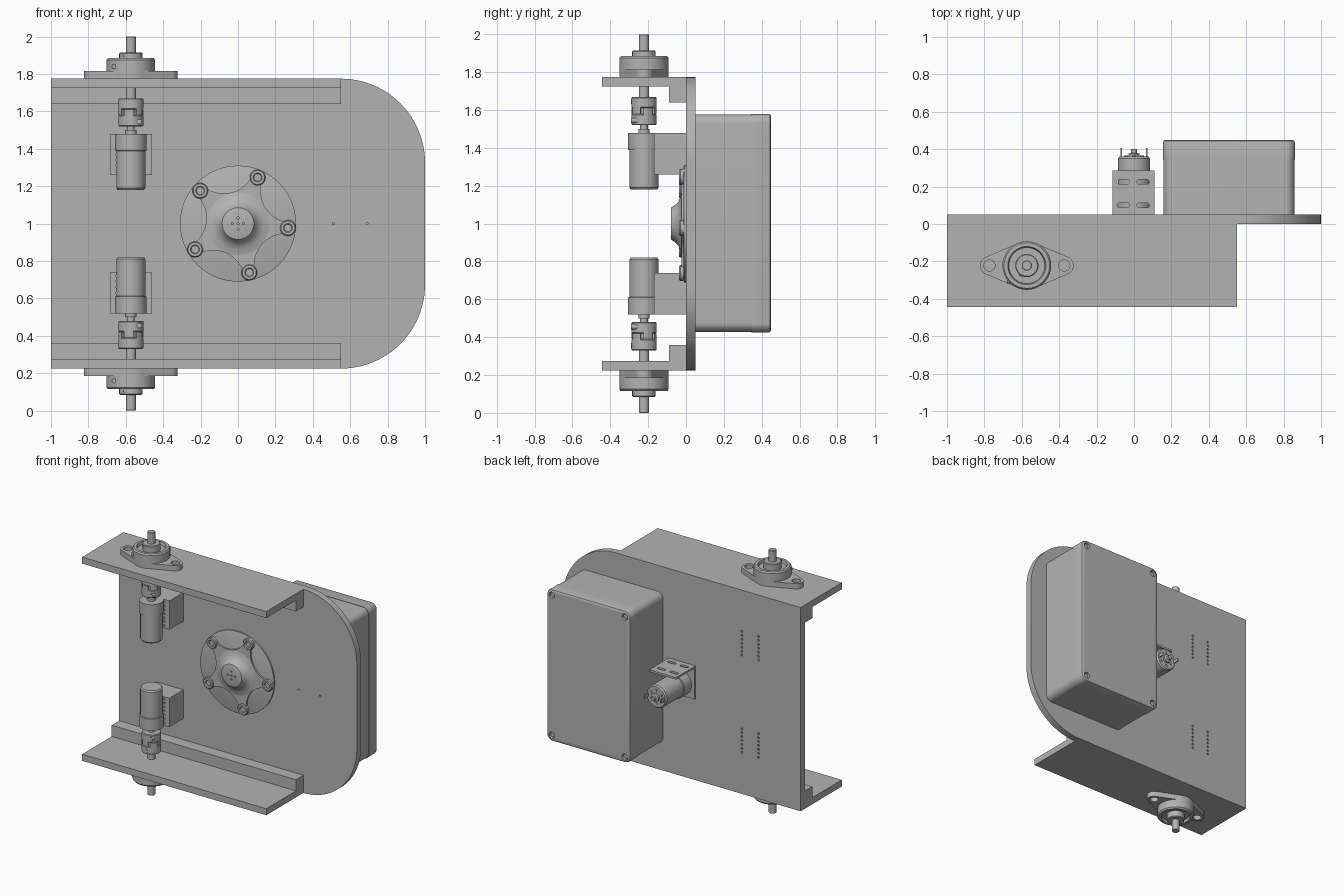
import bpy, bmesh
from math import sin, cos, pi, radians, sqrt

if "Cube" in bpy.data.objects:
    bpy.data.objects.remove(bpy.data.objects["Cube"])

grey = bpy.data.materials.new("plain grey")
grey.use_nodes = True
COLOUR = (0.45, 0.45, 0.45, 1)
grey.diffuse_color = COLOUR
grey.node_tree.nodes["Principled BSDF"].inputs["Base Color"].default_value = COLOUR
parts = []


def place(axis, a, b, h):
    return {"X": (h, a, b), "Y": (a, h, b), "Z": (a, b, h)}[axis]


def finish(name, bm):
    bmesh.ops.recalc_face_normals(bm, faces=bm.faces)
    mesh = bpy.data.meshes.new(name)
    bm.to_mesh(mesh)
    bm.free()
    mesh.materials.append(grey)
    ob = bpy.data.objects.new(name, mesh)
    bpy.context.collection.objects.link(ob)
    parts.append(ob)
    return ob


def skin(bm, rings, closed=False):
    """Join equal rings of points into a solid."""
    rows = [[bm.verts.new(p) for p in ring] for ring in rings]
    n = len(rows[0])
    pairs = list(zip(rows, rows[1:] + rows[:1])) if closed else list(zip(rows, rows[1:]))
    for low, high in pairs:
        for i in range(n):
            j = (i + 1) % n
            bm.faces.new((low[i], low[j], high[j], high[i]))
    if not closed:
        bm.faces.new(rows[0])
        bm.faces.new(rows[-1])


def prism(name, outline, axis, lo, hi):
    bm = bmesh.new()
    skin(bm, [[place(axis, a, b, h) for a, b in outline] for h in (lo, hi)])
    return finish(name, bm)


def box(name, x, y, z):
    return prism(name, [(x[0], y[0]), (x[1], y[0]), (x[1], y[1]), (x[0], y[1])], "Z", *z)


def circle(a, b, r, n=32):
    return [(a + r * cos(2 * pi * i / n), b + r * sin(2 * pi * i / n)) for i in range(n)]


def lathe(name, profile, centre, axis, start=0, sign=1, n=48, closed=False):
    bm = bmesh.new()
    skin(bm, [[place(axis, a, b, start + sign * h) for a, b in circle(*centre, r, n)]
              for r, h in profile], closed)
    return finish(name, bm)


def rods(name, rows, r, axis, lo, hi, n=16):
    bm = bmesh.new()
    for a, b in rows:
        skin(bm, [[place(axis, p, q, h) for p, q in circle(a, b, r, n)] for h in (lo, hi)])
    return finish(name, bm)


def arc(a, b, r, start, end, n=12):
    return [(a + r * cos(radians(start + (end - start) * i / n)),
             b + r * sin(radians(start + (end - start) * i / n))) for i in range(n + 1)]


def rounded(x0, x1, z0, z1, r):
    return (arc(x1 - r, z1 - r, r, 0, 90) + arc(x0 + r, z1 - r, r, 90, 180)
            + arc(x0 + r, z0 + r, r, 180, 270) + arc(x1 - r, z0 + r, r, 270, 360))


def cut(ob, cutter, keep=False):
    mod = ob.modifiers.new("cut", "BOOLEAN")
    mod.operation, mod.object, mod.solver = "DIFFERENCE", cutter, "EXACT"
    bpy.context.view_layer.objects.active = ob
    bpy.ops.object.modifier_apply(modifier=mod.name)
    if not keep:
        parts.remove(cutter)
        bpy.data.objects.remove(cutter)


AX, AY = -0.573, -0.222   # drive axle position
motor_profile = [(.03, -.02), (.03, 0), (.084, 0), (.084, .09), (.0775, .092),
                 (.0775, .29), (.07, .3)]

# Main upright plate with two large rounded corners
plate = prism("main_plate", [(-1, .225), *arc(.55, .675, .45, -90, 0, 24),
                             *arc(.55, 1.325, .45, 0, 90, 24), (-1, 1.775)], "Y", 0, .05)
cut(plate, rods("small_holes", [(.51, 1), (.69, 1)], .006, "Y", -.1, .1))

# Mirrored upper and lower drive sides
for s, side in ((1, "upper"), (-1, "lower")):
    def z(h):
        return 1 + s * h

    box(side + "_flange", (-1, .55), (-.445, 0), (z(.725), z(.775)))
    box(side + "_rail", (-1, .55), (-.09, 0), (z(.64), z(.725)))

    # Motor block with two columns of holes through the plate
    block = box(side + "_motor_block", (-.685, -.46), (-.168, 0), (z(.26), z(.48)))
    holes = rods("holes", [(x, z(.28 + .03 * i)) for x in (-.645, -.505) for i in range(7)],
                 .008, "Y", -.3, .3, 12)
    cut(block, holes, keep=True)
    cut(plate, holes)

    # Gear motor, its terminals and output shaft
    lathe(side + "_motor", motor_profile, (AX, AY), "Z", z(.48), -s)
    rods(side + "_terminals", [(AX - .03, z(.23)), (AX + .03, z(.23))], .005, "Y", AY, -.155, 8)
    rods(side + "_motor_shaft", [(AX, AY)], .02, "Z", z(.47), z(.54), 24)

    # Jaw coupling: two hubs, soft core, interleaved teeth
    for lo, hi in ((.52, .58), (.61, .67)):
        lathe(side + "_coupling_hub", [(.062, lo), (.067, lo + .005), (.067, hi - .005), (.062, hi)],
              (AX, AY), "Z", 1, s)
    rods(side + "_coupling_core", [(AX, AY)], .05, "Z", z(.575), z(.615), 32)
    for k in range(6):
        mid = 60 * k + 20
        tooth = arc(AX, AY, .067, mid - 23, mid + 23, 8) + arc(AX, AY, .03, mid + 23, mid - 23, 8)
        lift = .008 if k % 2 else 0
        prism(side + "_coupling_tooth", tooth, "Z", z(.572 + lift), z(.61 + lift))
    rods(side + "_clamp_screws", [(AX + .045, z(.545)), (AX, z(.645))], .014, "Y", AY - .068, AY, 16)

    # Axle and two-bolt flange bearing
    lathe(side + "_axle", [(.027, .66), (.027, .997), (.024, 1)], (AX, AY), "Z", 1, s, 32)
    tilt = 66
    outline = (arc(AX + .2, AY, .05, -tilt, tilt) + arc(AX, AY, .128, tilt, 180 - tilt)
               + arc(AX - .2, AY, .05, 180 - tilt, 180 + tilt)
               + arc(AX, AY, .128, 180 + tilt, 360 - tilt))
    base = prism(side + "_bearing_base", outline, "Z", z(.775), z(.815))
    cut(base, rods("bolt_holes", [(AX - .2, AY), (AX + .2, AY)], .03, "Z", z(.7), z(.9), 24))
    lathe(side + "_bearing_body", [(.026, .776), (.13, .776), (.13, .875), (.122, .885), (.102, .885),
                                   (.096, .865), (.062, .865), (.062, .91), (.057, .915), (.026, .915)],
          (AX, AY), "Z", 1, s, closed=True)
    rods(side + "_collar_screw", [(AX - .03, z(.897))], .009, "Y", AY - .06, AY - .04, 12)
    rods(side + "_grease_plug", [(AX - .09, z(.84))], .012, "Y", AY - .1, AY - .05, 12)

# Five-arm wheel hub
lathe("hub_disc", [(.31, 0), (.31, -.01), (.305, -.012)], (0, 1), "Y", n=96)
star = []
for k in range(5):
    for i in range(37):
        d = i * 2 - 36            # angle from the middle of a scallop
        under = .17 ** 2 - (.34 * sin(radians(d))) ** 2
        r = .34 * cos(radians(d)) - sqrt(under) if under > 0 else .3
        if i < 36:
            t = radians(72 * k + 31 + d)
            star.append((min(r, .3) * cos(t), 1 + min(r, .3) * sin(t)))
prism("hub_star", star, "Y", 0, -.024)
hub = lathe("hub_boss", [(.172, 0), (.168, -.024), (.14, -.03), (.115, -.041), (.1, -.056),
                         (.09, -.07), (.085, -.078), (.08, -.08)], (0, 1), "Y", n=64)
cut(hub, rods("hub_holes", [(0, 1), (.03, 1), (-.03, 1), (0, 1.03), (0, .97)],
              .006, "Y", -.1, -.06, 12))
for k in range(5):
    t = radians(72 * k - 5)
    lathe("hub_bolt_ring", [(.02, 0), (.042, 0), (.042, -.03), (.037, -.036), (.024, -.036), (.02, -.03)],
          (.268 * cos(t), 1 + .268 * sin(t)), "Y", n=32, closed=True)
    rods("hub_bolt", [(.268 * cos(t), 1 + .268 * sin(t))], .021, "Y", 0, -.026, 6)

# Rear enclosure: body, bevelled lid, corner screws
body = prism("enclosure_body", rounded(.158, .857, .428, 1.577, .05), "Y", .05, .345)
bm = bmesh.new()
skin(bm, [[place("Y", a, b, y) for a, b in rounded(.155 + e, .86 - e, .425 + e, 1.58 - e, .05 - e)]
          for y, e in ((.345, 0), (.435, 0), (.445, .004), (.45, .013))])
lid = finish("enclosure_lid", bm)
corners = [(x, h) for x in (.2, .815) for h in (.47, 1.535)]
cut(lid, rods("screw_wells", corners, .024, "Y", .425, .5, 24))
rods("lid_screws", corners, .017, "Y", .42, .44, 24)

# Rear motor on an angle bracket
MZ, TOP = .945, 1.095
shelf = box("bracket_shelf", (-.115, .11), (.05, .285), (TOP - .015, TOP))
for x in (-.09, .015):
    for y in (.1, .225):
        slot = arc(x + .055, y, .012, -90, 90) + arc(x + .012, y, .012, 90, 270)
        cut(shelf, prism("slot", slot, "Z", 1, 1.2))
box("bracket_face", (-.115, .11), (.05, .065), (.845, TOP))
lathe("rear_motor", [(r * 1.1, h) for r, h in motor_profile[1:]], (0, MZ), "Y", .06)
lathe("rear_motor_cap", [(.03, .3), (.03, .375), (.015, .38), (.015, .4)], (0, MZ), "Y", n=32)
for x in (-.068, .068):
    box("rear_terminal", (x - .004, x + .004), (.34, .405), (MZ - .013, MZ + .013))
rods("rear_vents", [(.05 * cos(k * pi / 3 + .5), MZ + .05 * sin(k * pi / 3 + .5)) for k in range(6)],
     .01, "Y", .34, .366, 16)

# Smooth the round surfaces, keep hard edges sharp
bpy.ops.object.select_all(action="DESELECT")
for ob in parts:
    ob.select_set(True)
bpy.context.view_layer.objects.active = plate
bpy.ops.object.shade_smooth_by_angle(angle=radians(30))
